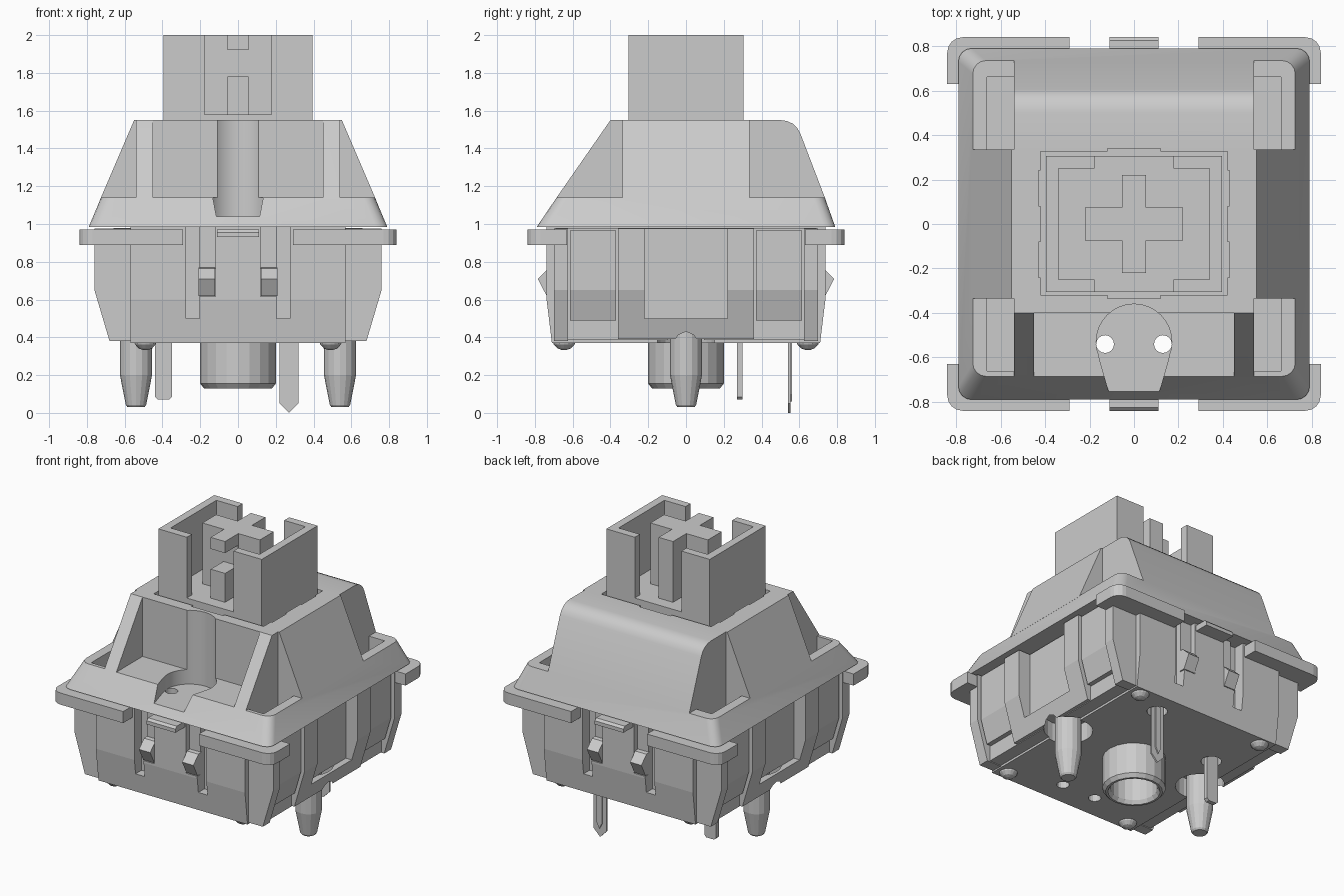
import bpy, bmesh
from math import cos, sin, pi, radians

if "Cube" in bpy.data.objects:
    bpy.data.objects.remove(bpy.data.objects["Cube"])


def make(name, rings, closed_lathe=False):
    """Solid skinned through equal-length rings; capped, or closed on itself."""
    bm = bmesh.new()
    vs = [[bm.verts.new(p) for p in r] for r in rings]
    n = len(rings[0])
    pairs = list(zip(vs, vs[1:])) + ([(vs[-1], vs[0])] if closed_lathe else [])
    for a, b in pairs:
        for i in range(n):
            j = (i + 1) % n
            bm.faces.new((a[i], a[j], b[j], b[i]))
    if not closed_lathe:
        bm.faces.new(vs[0])
        bm.faces.new(vs[-1])
    bmesh.ops.recalc_face_normals(bm, faces=bm.faces)
    me = bpy.data.meshes.new(name)
    bm.to_mesh(me)
    bm.free()
    ob = bpy.data.objects.new(name, me)
    bpy.context.collection.objects.link(ob)
    return ob


def prism(pts, axis, a, b, name="piece"):
    put = {'x': lambda p, d: (d, p[0], p[1]),
           'y': lambda p, d: (p[0], d, p[1]),
           'z': lambda p, d: (p[0], p[1], d)}[axis]
    return make(name, [[put(p, d) for p in pts] for d in (a, b)])


def box(x0, x1, y0, y1, z0, z1, name="piece"):
    return prism([(x0, y0), (x1, y0), (x1, y1), (x0, y1)], 'z', z0, z1, name)


def lathe(prof, cx, cy, n=20, name="piece", closed=False):
    return make(name, [[(cx + r * cos(2 * pi * i / n), cy + r * sin(2 * pi * i / n), z)
                        for i in range(n)] for r, z in prof], closed)


def rod(cx, cy, r, z0, z1, n=20):
    return lathe([(r, z0), (r, z1)], cx, cy, n)


def rounded(x0, x1, y0, y1, r, z):
    out = []
    for cx, cy, a0 in ((x1 - r, y1 - r, 0), (x0 + r, y1 - r, 90),
                       (x0 + r, y0 + r, 180), (x1 - r, y0 + r, 270)):
        out += [(cx + r * cos(radians(a0 + t)), cy + r * sin(radians(a0 + t)), z)
                for t in (0, 22.5, 45, 67.5, 90)]
    return out


def combine(name, parts, cutters=()):
    base = parts[0]
    base.name = name
    bpy.context.view_layer.objects.active = base
    for op, obs in (('UNION', parts[1:]), ('DIFFERENCE', cutters)):
        for o in obs:
            m = base.modifiers.new("b", 'BOOLEAN')
            m.operation, m.solver, m.object = op, 'EXACT', o
            bpy.ops.object.modifier_apply(modifier=m.name)
            bpy.data.objects.remove(o)
    return base


def span(s, a, b):
    return tuple(sorted((s * a, s * b)))


SIGNS = (-1, 1)
CORNERS = [(sx, sy) for sx in SIGNS for sy in SIGNS]

# upper housing: sloped skirt, cross-shaped tower, front ribs
skirt = make("skirt", [rounded(-.79, .79, -.79, .79, .06, .985),
                       rounded(-.725, .725, -.685, .735, .06, 1.14)])
side_block = prism([(-.73, 1.13), (.73, 1.13), (.55, 1.55), (-.55, 1.55)], 'y', -.335, .335)
roof = prism([(-.40, 1.1), (-.40, 1.55), (.50, 1.55), (.535, 1.545), (.565, 1.531),
              (.588, 1.51), (.605, 1.48), (.735, 1.14), (.735, 1.1)], 'x', -.54, .54)
ribs = [prism([(-.38, 1.1), (-.685, 1.1), (-.685, 1.14), (-.40, 1.55), (-.38, 1.55)],
              'x', *span(s, .45, .54)) for s in SIGNS]
cuts = [box(*span(sx, .54, .66), *span(sy, .335, .66), 1.02, 1.3) for sx, sy in CORNERS]
cuts += [rod(0, -.53, .17, 1.04, 1.7, 32),
         prism([(-.165, -.55), (.165, -.55), (.155, -.61), (.095, -.82), (-.095, -.82), (-.155, -.61)],
               'z', 1.04, 1.3),
         box(-.42, .42, -.32, .325, 1.15, 1.7),
         box(-.12, .12, -.335, .34, 1.15, 1.7)]
cuts += [box(*span(sx, .40, .43), *span(sy, .08, .24), 1.15, 1.7) for sx, sy in CORNERS]
cuts += [rod(s * .13, -.54, .04, .9, 1.2, 16) for s in SIGNS]
upper = combine("upper_housing", [skirt, side_block, roof] + ribs, cuts)
bpy.ops.object.select_all(action='DESELECT')
upper.select_set(True)
bpy.context.view_layer.objects.active = upper
bpy.ops.object.shade_smooth_by_angle(angle=radians(25))


# lower housing: core, tapered side panels, corner posts
def taper(w, z0, z1):
    wb = w - .08 * (.65 - z0) / .27
    return [(-wb, z0), (wb, z0), (w, .65), (w, z1), (-w, z1), (-w, .65)]


core = prism([(-.71, .37), (.71, .37), (.738, .60), (.738, .985), (-.738, .985), (-.738, .60)],
             'x', -.57, .57)
parts = [core, box(-.66, .66, -.69, .69, .385, .98),
         prism(taper(.76, .39, .975), 'y', -.36, .36)]
for s in SIGNS:
    parts.append(prism(taper(.76, .38, .977), 'y', *span(s, .625, .70)))
    parts.append(prism(taper(.74, .49, .965), 'y', *span(s, .37, .615)))
cuts = [box(*span(s, .67, .8), -.22, .22, .5, 1.1) for s in SIGNS]
for sx, sy in CORNERS:
    cuts.append(box(*span(sx, .205, .275), *span(sy, .66, .8), .5, 1.1))
    cuts.append(box(*span(sx, .12, .21), *span(sy, .70, .8), .615, 1.1))
cuts += [rod(s * .54, 0, .155, .2, .5, 24) for s in SIGNS]
cuts += [rod(s * .13, -.54, .04, .2, 1.1, 16) for s in SIGNS]
cuts += [rod(-.395, .285, .065, .2, .46, 16), rod(.27, .548, .065, .2, .46, 16)]
combine("lower_housing", parts, cuts)

# flange corners with a rounded outer edge
for sx, sy in CORNERS:
    arc = [(.77 + .07 * cos(radians(t)), .77 + .07 * sin(radians(t))) for t in (0, 22.5, 45, 67.5, 90)]
    pts = [(.29, .69), (.66, .69), (.66, .63), (.84, .63)] + arc + [(.29, .84)]
    prism([(sx * x, sy * y) for x, y in pts], 'z', .89, .97, "flange_corner")
    # snap clips
    prism([(sy * y, z) for y, z in ((.69, .77), (.728, .765), (.785, .71), (.738, .62), (.69, .62))],
          'x', *span(sx, .122, .208), "snap_clip")
    # round feet
    lathe([(.012, .333), (.035, .341), (.055, .362), (.065, .395), (.05, .43)],
          sx * .49, sy * .645, 16, "foot")
for s in SIGNS:
    prism([(s * y, z) for y, z in ((.70, .93), (.84, .93), (.84, .955), (.825, .97), (.70, .97))],
          'x', -.11, .11, "flange_tab")
    # side locating pegs
    lathe([(.045, .03), (.054, .042), (.085, .2), (.085, .52)], s * .54, 0, 16, "locating_peg")

# hollow centre post
lathe([(.18, .13), (.2, .155), (.2, .42), (.15, .42), (.15, .155), (.165, .13)],
      0, 0, 20, "centre_post", True)

# metal leads
prism([(-.44, .085), (-.425, .07), (-.365, .07), (-.35, .085), (-.35, .5), (-.44, .5)],
      'y', .27, .30, "flat_lead")
prism([(.22, .05), (.27, 0), (.32, .05), (.32, .5), (.22, .5)], 'y', .541, .553, "pointed_lead")
prism([(.25, .10), (.27, .06), (.29, .10), (.29, .4), (.25, .4)], 'y', .55, .562, "lead_ridge")

# stem: base, walls and cross post
stem = [box(-.395, .395, -.305, .305, 1.16, 1.58)]
stem += [box(*span(s, .34, .395), -.305, .305, 1.57, 2) for s in SIGNS]
stem += [box(*span(sx, .178, .35), *span(sy, .25, .305), 1.57, 2) for sx, sy in CORNERS]
stem += [box(-.22, .22, -.075, .075, 1.57, 2), box(-.055, .055, -.22, .22, 1.57, 2)]
combine("stem", stem, [box(-.1, .1, -.3, -.08, 1.78, 1.92)])
